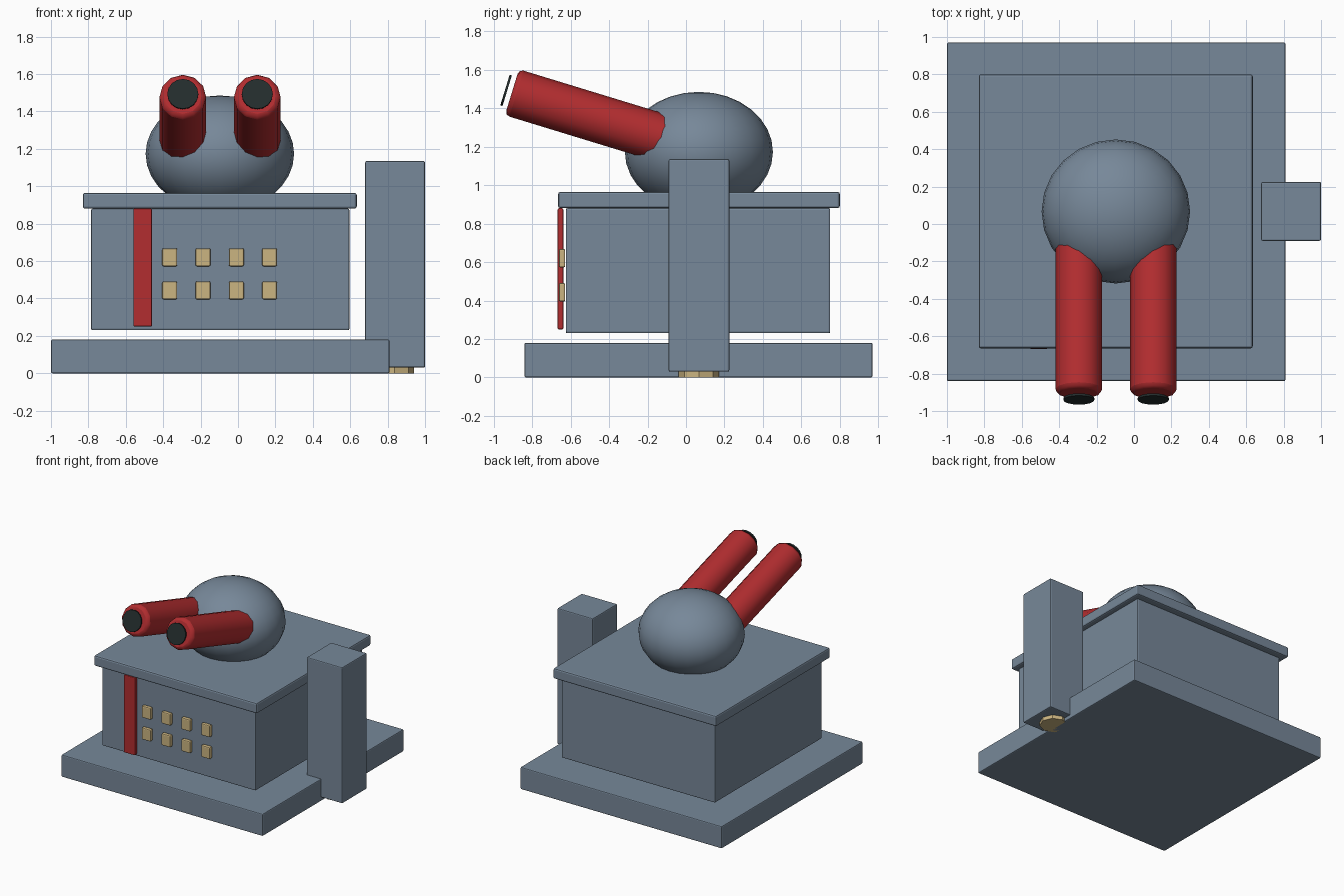
import bpy, math
from mathutils import Vector

if "Cube" in bpy.data.objects:
    bpy.data.objects.remove(bpy.data.objects["Cube"])


def material(name, rgb):
    m = bpy.data.materials.new(name)
    m.diffuse_color = (*rgb, 1)
    m.use_nodes = True
    m.node_tree.nodes["Principled BSDF"].inputs["Base Color"].default_value = m.diffuse_color
    return m


SLATE = material("slate grey", (0.184, 0.246, 0.319))
RED = material("deep red", (0.445, 0.026, 0.029))
TAN = material("tan", (0.60, 0.46, 0.22))
DARK = material("dark green grey", (0.017, 0.026, 0.026))


def finish(ob, name, mat, bevel=0, segments=2):
    ob.name = name
    ob.data.materials.append(mat)
    if bevel:
        mod = ob.modifiers.new("soft_edges", "BEVEL")
        mod.width = bevel
        mod.segments = segments
        mod.limit_method = "ANGLE"
        mod.angle_limit = math.radians(50)
    return ob


def box(name, lo, hi, mat, bevel=0.008):
    lo, hi = Vector(lo), Vector(hi)
    bpy.ops.mesh.primitive_cube_add(size=1, location=(lo + hi) / 2)
    ob = bpy.context.object
    ob.scale = hi - lo
    bpy.ops.object.transform_apply(location=False, rotation=False, scale=True)
    return finish(ob, name, mat, bevel)


def rod(name, a, b, radius, sides, mat, bevel=0):
    a, b = Vector(a), Vector(b)
    bpy.ops.mesh.primitive_cylinder_add(vertices=sides, radius=radius,
                                        depth=(b - a).length, location=(a + b) / 2)
    ob = bpy.context.object
    ob.rotation_mode = "QUATERNION"
    ob.rotation_quaternion = (b - a).to_track_quat("Z", "Y")
    bpy.ops.object.shade_smooth_by_angle(angle=math.radians(35))
    return finish(ob, name, mat, bevel)


# Main blocks: base slab, body floating just above it, overhanging roof
box("base", (-1, -0.84, 0), (0.81, 0.97, 0.18), SLATE)
box("body", (-0.785, -0.625, 0.23), (0.595, 0.75, 0.88), SLATE)
box("roof", (-0.83, -0.665, 0.88), (0.635, 0.80, 0.965), SLATE, 0.012)

# Side column with its octagonal foot
box("side_column", (0.68, -0.09, 0.03), (1.0, 0.225, 1.135), SLATE)
rod("column_foot", (0.837, 0.067, 0), (0.837, 0.067, 0.04), 0.105, 8, TAN)

# Front stripe and two rows of buttons
box("front_stripe", (-0.56, -0.667, 0.25), (-0.46, -0.638, 0.88), RED, 0.006)
for z in (0.443, 0.62):
    for i in range(4):
        x = -0.365 + 0.178 * i
        box("button", (x - 0.04, -0.661, z - 0.048), (x + 0.04, -0.628, z + 0.048), TAN, 0.008)

# Flattened dome
bpy.ops.mesh.primitive_uv_sphere_add(segments=24, ring_count=16, radius=1,
                                     location=(-0.097, 0.067, 1.173))
dome = bpy.context.object
dome.scale = (0.397, 0.385, 0.312)
bpy.ops.object.transform_apply(location=False, rotation=False, scale=True)
bpy.ops.object.shade_smooth()
finish(dome, "dome", SLATE)

# Twin raised barrels, each with a dark muzzle disc just ahead of it
tilt = math.radians(17)
axis = Vector((0, -math.cos(tilt), math.sin(tilt)))
for x in (-0.295, 0.103):
    tip = Vector((x, -0.905, 1.483))
    rod("barrel", tip - axis * 0.85, tip, 0.125, 12, RED, 0.024)
    rod("muzzle_disc", tip + axis * 0.026, tip + axis * 0.038, 0.083, 16, DARK)
